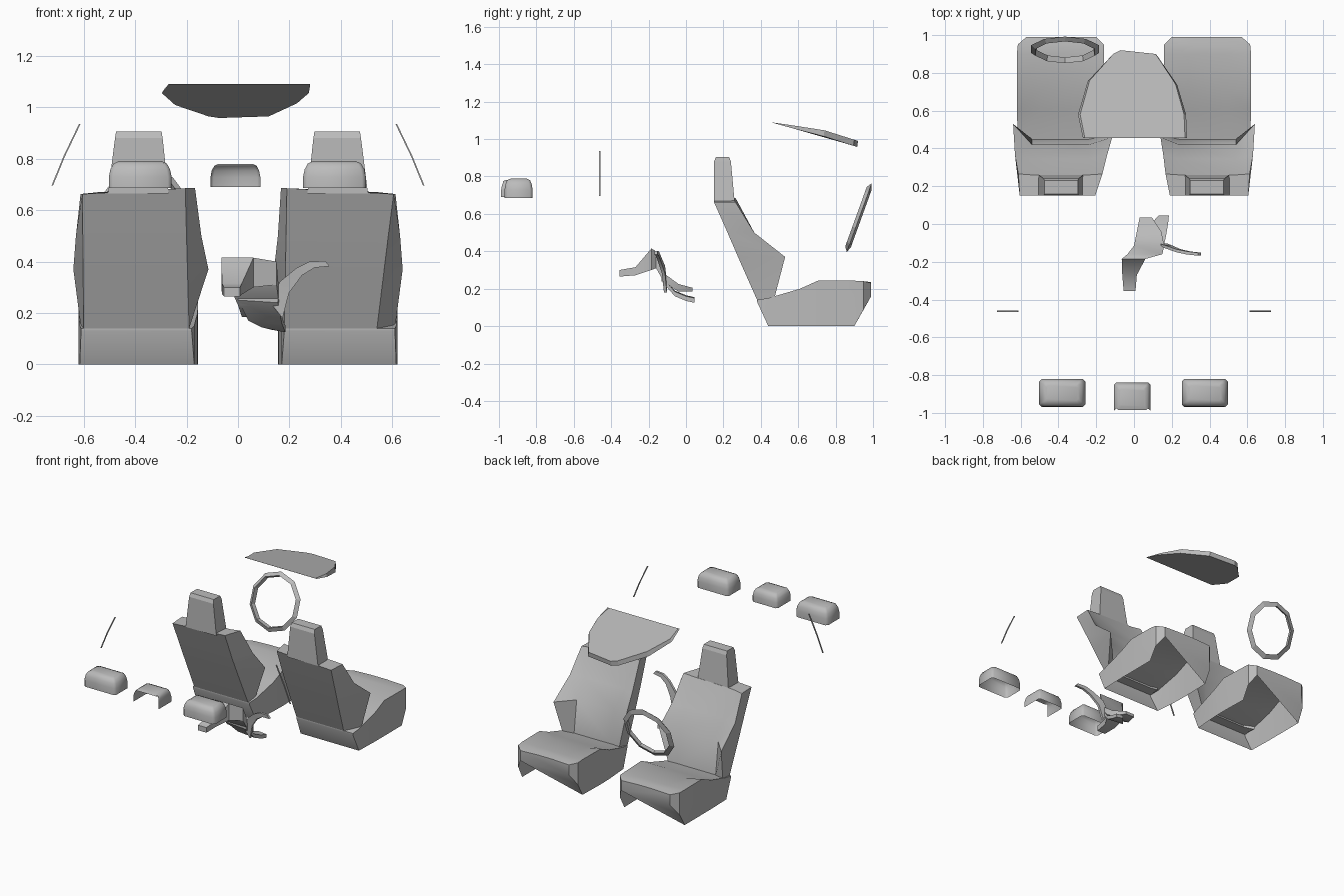
import bpy, bmesh, math
from mathutils import Vector

if "Cube" in bpy.data.objects:
    bpy.data.objects.remove(bpy.data.objects["Cube"])

grey = bpy.data.materials.new("mid_grey")
grey.diffuse_color = (0.5, 0.5, 0.5, 1)
grey.use_nodes = True
grey.node_tree.nodes["Principled BSDF"].inputs["Base Color"].default_value = grey.diffuse_color


def build(name, verts, faces, smooth=0):
    me = bpy.data.meshes.new(name)
    me.from_pydata(verts, [], faces)
    bm = bmesh.new()
    bm.from_mesh(me)
    bmesh.ops.remove_doubles(bm, verts=bm.verts, dist=0.0005)
    bmesh.ops.recalc_face_normals(bm, faces=bm.faces)
    bm.to_mesh(me)
    bm.free()
    me.materials.append(grey)
    ob = bpy.data.objects.new(name, me)
    bpy.context.collection.objects.link(ob)
    if smooth:
        bpy.ops.object.select_all(action='DESELECT')
        ob.select_set(True)
        bpy.context.view_layer.objects.active = ob
        bpy.ops.object.shade_smooth_by_angle(angle=math.radians(smooth))
    return ob


def loft(name, rows, closed=True, caps=(True, True), extra=(), smooth=0):
    """Skin equal-length rows of points, with optional end caps and extra faces."""
    n = len(rows[0])
    verts = [p for r in rows for p in r]
    faces = [(i * n + j, i * n + (j + 1) % n, (i + 1) * n + (j + 1) % n, (i + 1) * n + j)
             for i in range(len(rows) - 1) for j in range(n if closed else n - 1)]
    if caps[0]:
        faces.append(tuple(range(n)))
    if caps[1]:
        faces.append(tuple(range(len(verts) - n, len(verts))))
    return build(name, verts, faces + list(extra), smooth)


# Seats: s = -1 or 1 is the side, x values are measured outward from the middle
def seat(s, label, bulge, rear_in, rear_out):
    # cushion: open underneath, stations (y, z bottom, z edge, z middle, x inner, x outer)
    st = [(.38, .13, .14, .14, .18, .61), (.44, 0, .15, .15, .17, .615),
          (.61, 0, .20, .19, .157, .62), (.71, 0, .245, .215, .155, .62),
          (.90, 0, .243, .24, .16, .62), (.95, .09, .24, .24, .16, .615),
          (.99, .16, .23, .235, .20, .57)]
    rows = [[(s * xo, y, zb), (s * xo, y, zt), (s * (xo - .13), y, zm),
             (s * (xi + .13), y, zm), (s * xi, y, zt), (s * xi, y, zb)]
            for y, zb, zt, zm, xi, xo in st]
    m = 6
    n = m * (len(st) - 1)
    # rear wall, and a half-open front that leaves one triangle on the same hand
    if s > 0:
        front = (n, n + m - 1, n - 1, n - m - 1)
    else:
        front = (n + m - 1, n, n - m, n - 2 * m)
    loft(label + "_seat_cushion", rows, closed=False, extra=[(0, 5, 11, 6), front], smooth=30)

    # backrest: z, rear y, middle front y, outer wing (x, y), inner wing (x, y)
    st = [(.14, .38, .45, .61, .47, .19, .46), (.37, .278, .42, .64, .53, bulge, .46),
          (.50, .222, .345, .63, .365, .5 * (bulge + .17), .365),
          (.67, .15, .26, .612, .265, .167, .265)]
    rows = []
    for z, yr, yc, xo, yo, xi, yi in st:
        t = (.67 - z) / .53
        ro = rear_out[0] + (rear_out[1] - rear_out[0]) * t
        ri = rear_in[0] + (rear_in[1] - rear_in[0]) * t
        lift = .015 if z > .6 else 0
        rows.append([(s * ro, yr, z - lift / 2), (s * ri, yr, z + lift), (s * xi, yi, z + lift),
                     (s * .24, yc, z + lift / 2), (s * .54, yc, z), (s * xo, yo, z - lift / 2)])
    loft(label + "_seat_back", rows, smooth=30)

    # headrest: z, x inner, x outer, y rear, y front
    st = [(.665, .27, .505, .15, .26), (.88, .293, .478, .15, .24), (.905, .297, .474, .16, .23)]
    rows = [[(s * xi, y0, z), (s * xo, y0, z), (s * xo, y1, z), (s * xi, y1, z)]
            for z, xi, xo, y0, y1 in st]
    loft(label + "_headrest", rows)


seat(-1, "left", .115, (.205, .19), (.605, .60))
seat(1, "right", .14, (.19, .18), (.605, .54))


# Rear cushions: domed shells open underneath
def rear_pad(name, x, y, hx, hy, z0, z1, open_front=False):
    h = z1 - z0
    st = [(1, 0, 0), (1, 0, .42), (.95, .005, .70), (.85, .014, .91), (.69, .035, 1)]
    rows = []
    for k, inset, t in st:
        a, b, c = hx * k, hy - inset, hx * k * .12
        z = z0 + h * t
        rows.append([(x - a + c, y - b, z), (x + a - c, y - b, z), (x + a, y - b + c, z),
                     (x + a, y + b - c, z), (x + a - c, y + b, z), (x - a + c, y + b, z),
                     (x - a, y + b - c, z), (x - a, y - b + c, z)])
    ob = loft(name, rows, caps=(False, True), smooth=50)
    if open_front:
        bm = bmesh.new()
        bm.from_mesh(ob.data)
        gone = [f for f in bm.faces if f.normal.y < -.5]
        bmesh.ops.delete(bm, geom=gone, context='FACES')
        bm.to_mesh(ob.data)
        bm.free()


rear_pad("left_rear_pad", -.38, -.895, .122, .075, .685, .79)
rear_pad("right_rear_pad", .375, -.895, .122, .075, .685, .79)
rear_pad("middle_rear_pad", -.01, -.92, .097, .08, .69, .78, True)

# Side belts: thin bent strips
for s, label in ((-1, "left"), (1, "right")):
    rows = [[(s * (x + dx), -.461 + dy, z) for dx, dy in
             ((-.003, -.004), (.003, -.004), (.003, .004), (-.003, .004))]
            for x, z in ((.722, .695), (.675, .81), (.615, .935))]
    loft(label + "_side_belt", rows)

# Dashboard hood: a sloping wedge, thin at the seat edge
outline = [(-.26, .455), (.27, .455), (.265, .58), (.22, .74), (.115, .90),
           (-.07, .92), (-.11, .90), (-.235, .76), (-.285, .58)]


def hood_z(y):
    return 1.09 - .04 * (y - .455) / .275 if y < .73 else 1.05 - .06 * (y - .73) / .19


top = [(x, y, hood_z(y)) for x, y in outline]
low = [(x * 1.04, .455 + (y - .455) * .99, hood_z(y) - .032 * min(1, (y - .45) / .25))
       for x, y in outline]
loft("dashboard_hood", [low, top])

# Steering wheel: ten-sided rim with a three-sided section, leaning forward
N = 10
up, out = Vector((0, .34, .94)), Vector((0, .94, -.34))
rows = []
for i in range(N + 1):
    a = 2 * math.pi * (i % N + .5) / N
    d = Vector((math.cos(a) * .97, 0, 0)) + up * math.sin(a)
    rows.append([Vector((-.365, .924, .58)) + d * r + out * o
                 for r, o in ((.195, .002), (.162, .014), (.17, -.016))])
loft("steering_wheel_rim", rows, caps=(False, False))

# Centre lever: bent body, sections (y, x0, x1, z low, z high)
st = [(-.355, -.055, .008, .265, .30), (-.27, -.062, .015, .272, .315),
      (-.185, -.065, .06, .30, .415), (-.16, -.035, .15, .31, .40),
      (-.115, .0, .16, .23, .28), (-.04, .015, .145, .185, .225), (.035, .03, .095, .185, .205)]
rows = [[(x0, y, z0), (x1, y, z0), (x1, y, z1), (x0, y, z1)] for y, x0, x1, z0, z1 in st]
loft("centre_lever_body", rows, smooth=40)

# Lower blade of the lever
rows = [[(x0, y, z), (x1, y, z - .01), (x1, y, z + .015), (x0, y, z + .02)] for y, x0, x1, z in
        ((-.13, .0, .155, .25), (-.06, .04, .17, .17), (.0, .09, .18, .145), (.045, .13, .185, .135))]
loft("centre_lever_foot", rows, smooth=40)

# Curved lever arm
rows = []
for x, y, z, w in ((.155, -.11, .21, .03), (.185, -.12, .30, .022), (.24, -.142, .36, .014),
                   (.29, -.153, .388, .012), (.35, -.16, .392, .01)):
    rows.append([(x - w, y - .008, z + w), (x + w * .6, y - .008, z - w),
                 (x + w * .6, y + .008, z - w), (x - w, y + .008, z + w)])
loft("centre_lever_arm", rows, smooth=40)
